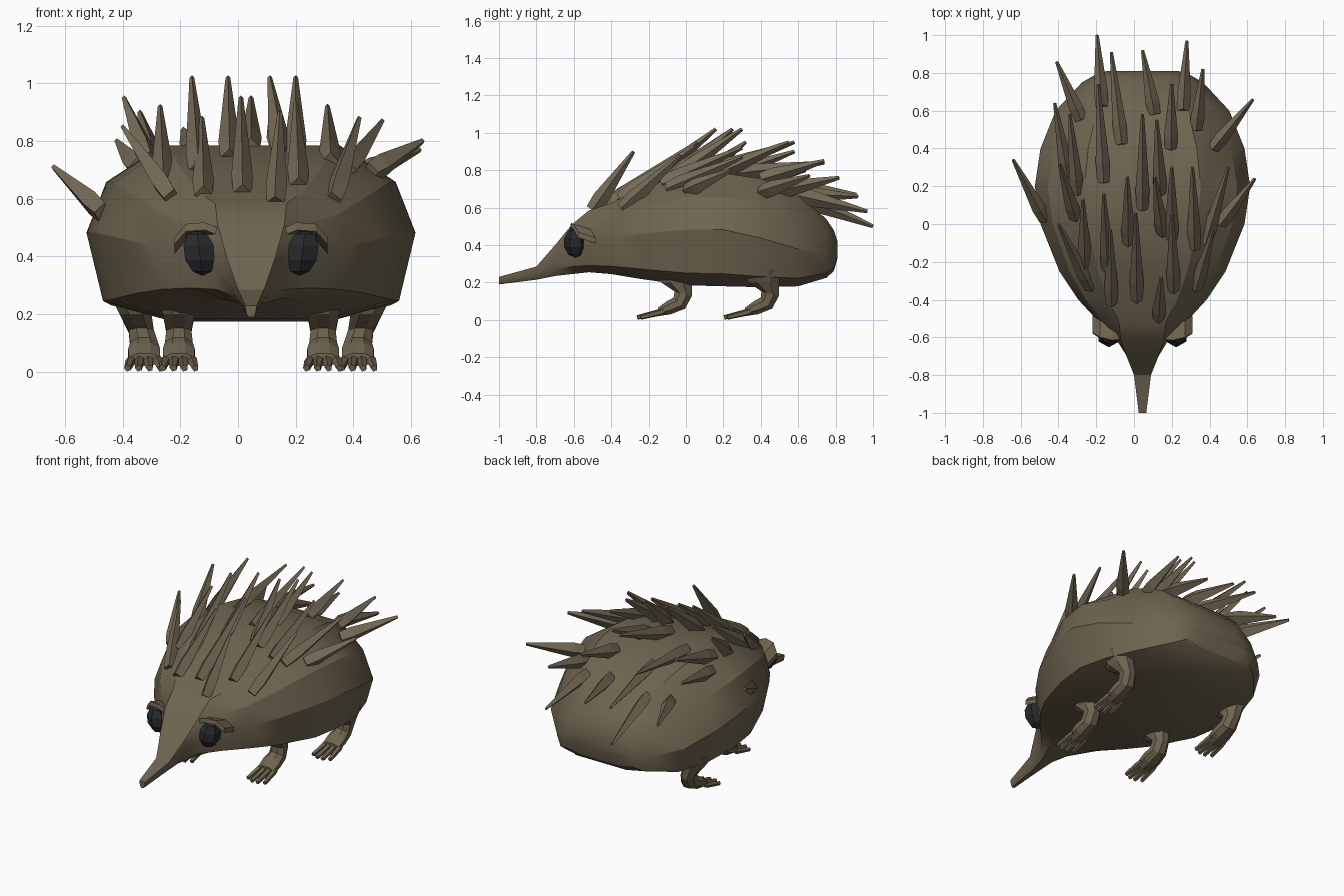
import bpy, bmesh, math
from mathutils import Vector
from mathutils.bvhtree import BVHTree

if "Cube" in bpy.data.objects:
    bpy.data.objects.remove(bpy.data.objects["Cube"])

CX = 0.045  # the animal's middle line


def material(name, rgb):
    m = bpy.data.materials.new(name)
    m.diffuse_color = (*rgb, 1)
    m.use_nodes = True
    m.node_tree.nodes["Principled BSDF"].inputs["Base Color"].default_value = m.diffuse_color
    return m


FUR = material("fur", (0.16, 0.128, 0.08))
QUILL = material("quill", (0.18, 0.145, 0.094))
DARK = material("eye_dark", (0.022, 0.023, 0.026))


def finish(name, bm, mat, smooth=None):
    bmesh.ops.recalc_face_normals(bm, faces=bm.faces)
    me = bpy.data.meshes.new(name)
    bm.to_mesh(me)
    bm.free()
    me.materials.append(mat)
    ob = bpy.data.objects.new(name, me)
    bpy.context.collection.objects.link(ob)
    if smooth:
        bpy.ops.object.select_all(action='DESELECT')
        ob.select_set(True)
        bpy.context.view_layer.objects.active = ob
        bpy.ops.object.shade_smooth_by_angle(angle=math.radians(smooth))
    return ob


def loft(bm, rings):
    loops = [[bm.verts.new(p) for p in r] for r in rings]
    n = len(loops[0])
    for a, b in zip(loops, loops[1:]):
        for i in range(n):
            j = (i + 1) % n
            bm.faces.new((a[i], a[j], b[j], b[i]))
    bm.faces.new(loops[0])
    bm.faces.new(loops[-1])


def spike(bm, base, tip, w, t, end=0.12, sides=4):
    axis = (tip - base).normalized()
    side = axis.cross(Vector((0, 0, 1))).normalized()
    up = side.cross(axis)
    ring = [(math.cos(2 * math.pi * k / sides), math.sin(2 * math.pi * k / sides)) for k in range(sides)]
    loft(bm, [[p + side * (w * s * c) + up * (t * s * d) for c, d in ring]
              for p, s in ((base, 0.85), (base.lerp(tip, 0.2), 1), (tip, end))])


def blend(p, q, k):
    return [(a[0] + (b[0] - a[0]) * k, a[1] + (b[1] - a[1]) * k) for a, b in zip(p, q)]


# Body and snout: stations of y, half width, top, bottom
stations = [(-1, .02, .23, .19), (-.8, .045, .285, .215), (-.7, .085, .40, .235),
            (-.61, .15, .51, .245), (-.52, .23, .585, .255), (-.4, .34, .625, .245),
            (-.25, .44, .70, .22), (0, .54, .78, .185), (.2, .57, .785, .18),
            (.4, .54, .755, .175), (.6, .46, .67, .18), (.75, .32, .54, .225),
            (.79, .25, .48, .26), (.81, .19, .42, .33)]
snout = [(1, 1), (.98, .8), (.85, .5), (.7, .2), (.4, 0)]
half = [(.54, 1), (.88, .79), (1, .5), (.9, .11), (.5, 0)]
rump = [(.52, 1), (.84, .72), (1, .38), (.9, .08), (.5, 0)]
rings = []
for y, w, top, bot in stations:
    prof = blend(snout, half, min(1, max(0, (y + .7) / .18)))
    prof = blend(prof, rump, min(1, max(0, (y - .2) / .5)))
    prof = prof + [(-x, t) for x, t in reversed(prof)]
    rings.append([(CX + w * x, y, bot + (top - bot) * t) for x, t in prof])
bm = bmesh.new()
loft(bm, rings)
body = finish("body", bm, FUR, 28)

# Quills: base x, base y, tip x, tip y, tip z
quills = [
    (-.17, .62, -.195, 1, .5), (-.16, .22, -.19, .74, .84), (-.065, .42, -.12, .91, .67),
    (-.28, .55, -.41, .86, .62), (-.35, .25, -.42, .64, .8), (-.30, .16, -.34, .58, .9),
    (.11, .58, .045, .92, .66), (.26, .6, .28, .97, .58), (.33, .5, .365, .82, .76),
    (.195, .4, .2, .74, .85), (.42, .4, .63, .66, .77), (.045, .08, .045, .58, .95),
    (.14, .16, .12, .55, .95), (-.47, .02, -.64, .34, .71), (-.31, .03, -.395, .32, .95),
    (-.23, -.34, -.4, 0, .85), (-.14, -.24, -.16, .16, 1.02), (-.03, -.1, -.035, .25, 1.02),
    (-.12, -.42, -.125, -.03, .88), (.015, -.4, .01, .06, .95), (.15, -.05, .11, .25, 1.02),
    (.2, -.08, .2, .3, 1.02), (.21, -.35, .2, .05, .93), (.13, -.5, .145, -.28, .9),
    (.32, -.13, .31, .3, .92), (.33, -.34, .42, -.03, .88), (.46, 0, .64, .24, .8),
    (.38, -.1, .5, .3, .87), (-.26, -.22, -.27, .13, .92)]
bvh = BVHTree.FromPolygons([v.co for v in body.data.vertices],
                           [p.vertices for p in body.data.polygons])
bm = bmesh.new()
for bx, by, tx, ty, tz in quills:
    base = bvh.ray_cast(Vector((bx, by, 2)), Vector((0, 0, -1)))[0] - Vector((0, 0, .005))
    spike(bm, base, Vector((tx, ty, tz)), .037, .044, .22)
finish("quills", bm, QUILL)

# Legs with clawed toes: y, z, half width, half depth, tilt, outward flare
leg = [(-.06, .27, .075, .11, 0, 1), (-.05, .2, .06, .09, 0, .6),
       (-.015, .14, .047, .052, 15, .2), (-.035, .09, .052, .046, 45, 0),
       (-.09, .066, .06, .04, 75, 0), (-.15, .042, .058, .024, 88, 0)]
for name, y0, off, flare in (("front_leg", 0, .25, 0), ("hind_leg", .465, .37, .05)):
    for label, s in (("left", -1), ("right", 1)):
        bm = bmesh.new()
        rs = []
        for y, z, w, d, tilt, f in leg:
            a = math.radians(tilt)
            ring = []
            for k in range(8):
                q = math.pi * (k + .5) / 4
                dep = d * math.sin(q)
                ring.append((CX + s * (off + f * flare) + w * math.cos(q),
                             y0 + y - dep * math.cos(a), z + dep * math.sin(a)))
            rs.append(ring)
        loft(bm, rs)
        for i in range(4):
            u = i - 1.5
            x = CX + s * off
            reach = .27 - .018 * abs(u)
            spike(bm, Vector((x + u * .03, y0 - .12, .045)),
                  Vector((x + u * .038, y0 - reach, .013)), .018, .018, .7, 5)
        finish(label + "_" + name, bm, FUR)

# Eyes and brow ridges
for label, s in (("left", -1), ("right", 1)):
    bm = bmesh.new()
    bmesh.ops.create_uvsphere(bm, u_segments=6, v_segments=5, radius=1)
    for v in bm.verts:
        v.co = (CX + s * (.178 + .064 * v.co.x + .01 * v.co.z),
                -.592 + .062 * v.co.y, .413 + .08 * v.co.z)
    finish(label + "_eye", bm, DARK)
    bm = bmesh.new()
    loft(bm, [[(CX + s * x, y + dy, z + dz) for dy, dz in
               ((-.045, -.018), (-.04, .008), (.05, -.02), (.05, -.05))]
              for x, y, z in ((.11, -.57, .49), (.16, -.575, .51), (.225, -.56, .505), (.265, -.535, .46))])
    finish(label + "_brow", bm, FUR)
